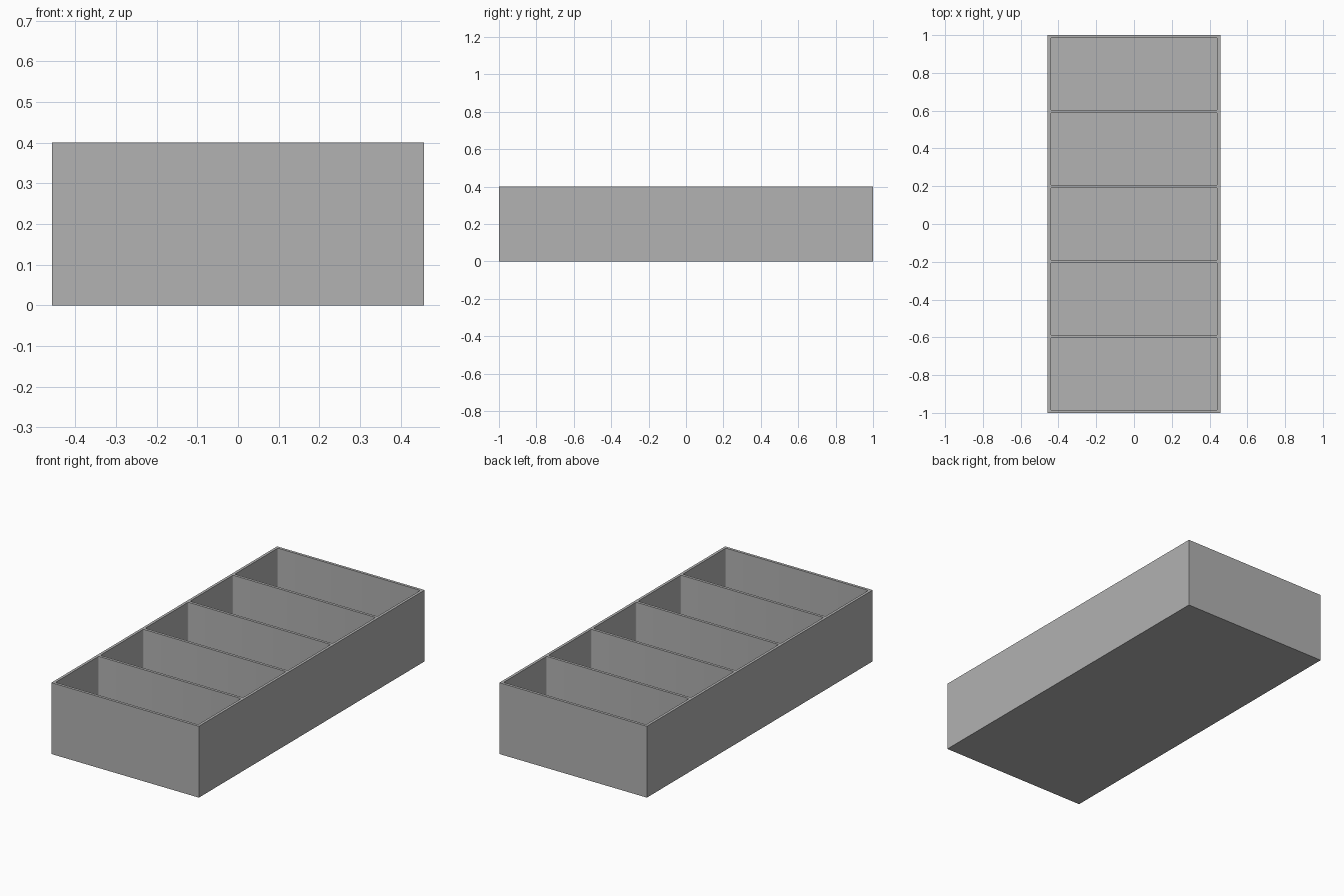
import bpy
import bmesh
from mathutils import Matrix, Vector

if "Cube" in bpy.data.objects:
    bpy.data.objects.remove(bpy.data.objects["Cube"], do_unlink=True)

WIDTH, LENGTH, HEIGHT = 0.915, 2.0, 0.4
WALL = 0.0153
BAYS = 5
BAY_LENGTH = (LENGTH - WALL * (BAYS + 1)) / BAYS
CORNER = 0.008

# Single grey plastic
grey = bpy.data.materials.new("grey_plastic")
grey.use_nodes = True
colour = (0.445, 0.445, 0.445, 1)
grey.diffuse_color = colour
grey.node_tree.nodes["Principled BSDF"].inputs["Base Color"].default_value = colour


def add_box(bm, size, centre):
    matrix = Matrix.Translation(centre) @ Matrix.Diagonal((*size, 1))
    return bmesh.ops.create_cube(bm, size=1, matrix=matrix)["verts"]


def make_object(name, bm):
    mesh = bpy.data.meshes.new(name)
    bm.to_mesh(mesh)
    bm.free()
    mesh.materials.append(grey)
    obj = bpy.data.objects.new(name, mesh)
    bpy.context.collection.objects.link(obj)
    return obj


# Solid outer block of the tray
bm = bmesh.new()
add_box(bm, (WIDTH, LENGTH, HEIGHT), (0, 0, HEIGHT / 2))
tray = make_object("divided_tray", bm)

# Compartment cutters with slightly rounded upright corners
bm = bmesh.new()
for i in range(BAYS):
    y = (i - (BAYS - 1) / 2) * (BAY_LENGTH + WALL)
    add_box(bm, (WIDTH - 2 * WALL, BAY_LENGTH, HEIGHT), (0, y, WALL + HEIGHT / 2))
upright = [e for e in bm.edges
           if abs((e.verts[0].co - e.verts[1].co).normalized().dot(Vector((0, 0, 1)))) > 0.9]
bmesh.ops.bevel(bm, geom=upright, offset=CORNER, segments=4, profile=0.5, affect='EDGES')
cutter = make_object("compartment_cutter", bm)
cutter.hide_render = True

# Hollow out the compartments, leaving floor, rim and dividers
cut = tray.modifiers.new("compartments", 'BOOLEAN')
cut.operation = 'DIFFERENCE'
cut.solver = 'EXACT'
cut.object = cutter
bpy.ops.object.select_all(action='DESELECT')
tray.select_set(True)
bpy.context.view_layer.objects.active = tray
bpy.ops.object.modifier_apply(modifier=cut.name)
bpy.data.objects.remove(cutter, do_unlink=True)
bpy.ops.object.shade_smooth_by_angle()
